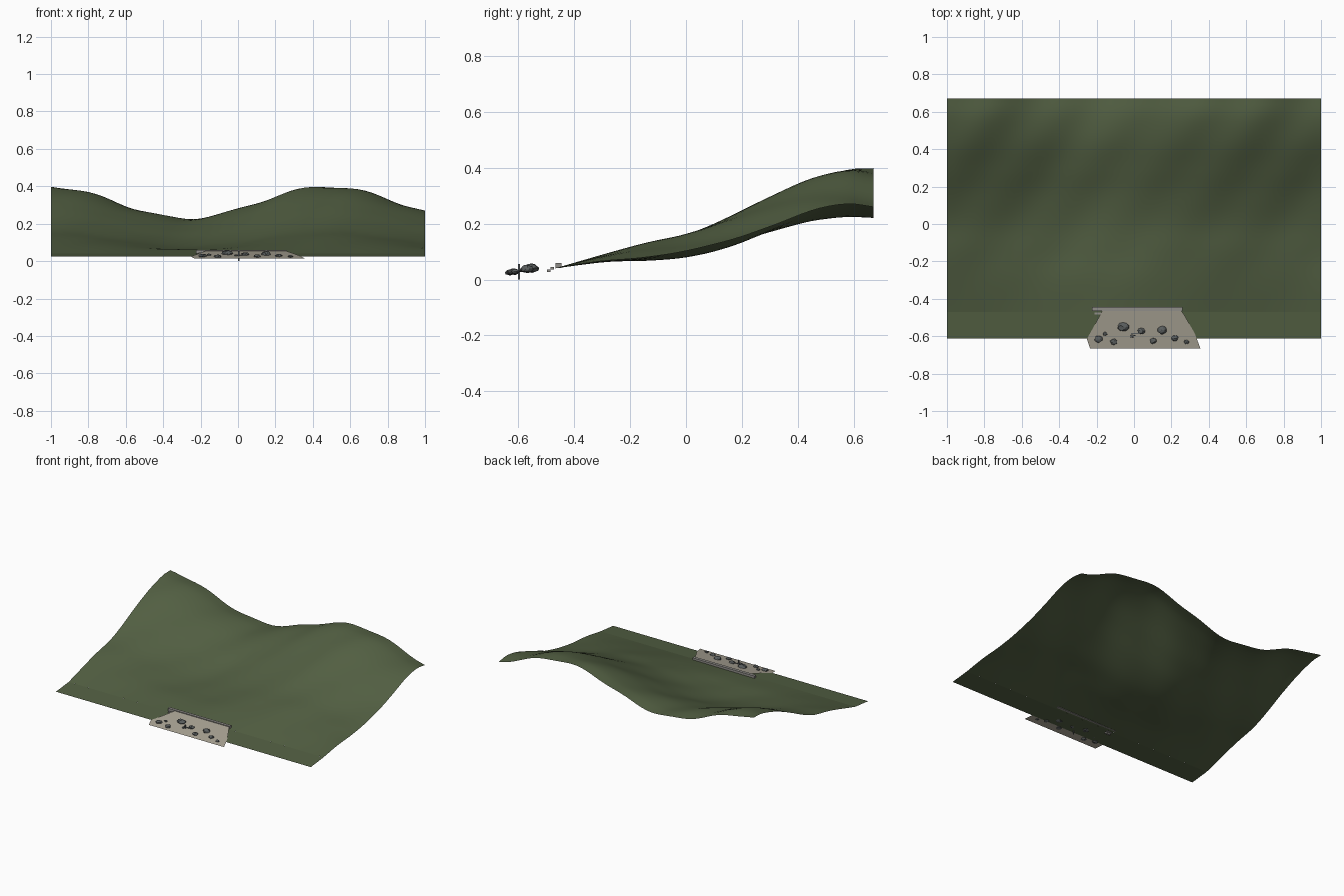
import bpy, bmesh, math, random
from mathutils import Vector

if "Cube" in bpy.data.objects:
    bpy.data.objects.remove(bpy.data.objects["Cube"])

random.seed(4)

def mat(name, rgb):
    m = bpy.data.materials.new(name)
    m.diffuse_color = (*rgb, 1)
    m.use_nodes = True
    m.node_tree.nodes["Principled BSDF"].inputs["Base Color"].default_value = m.diffuse_color
    return m

GRASS = mat("grass", (0.085, 0.115, 0.055))
SAND = mat("sand", (0.40, 0.37, 0.30))
STONE = mat("stone", (0.28, 0.27, 0.25))
ROCK = mat("rock", (0.10, 0.11, 0.11))

def make(name, bm, material, smooth=False):
    bmesh.ops.recalc_face_normals(bm, faces=bm.faces)
    me = bpy.data.meshes.new(name)
    bm.to_mesh(me)
    bm.free()
    ob = bpy.data.objects.new(name, me)
    bpy.context.collection.objects.link(ob)
    me.materials.append(material)
    for p in me.polygons:
        p.use_smooth = smooth
    return ob

def box(name, x0, x1, y0, y1, z0, z1, material):
    bm = bmesh.new()
    bmesh.ops.create_cube(bm, size=1)
    for v in bm.verts:
        v.co = ((x0 + x1) / 2 + v.co.x * (x1 - x0), (y0 + y1) / 2 + v.co.y * (y1 - y0),
                (z0 + z1) / 2 + v.co.z * (z1 - z0))
    return make(name, bm, material)

# Hillside: low and high envelope along y, blended by a wave across x
PROFILE = [(-0.47, 0.040, 0.040), (-0.3, 0.061, 0.088), (-0.15, 0.067, 0.128), (0.0, 0.082, 0.164),
           (0.15, 0.116, 0.222), (0.3, 0.167, 0.292), (0.45, 0.213, 0.360), (0.58, 0.229, 0.397),
           (0.67, 0.222, 0.396)]

def spline(y, col):
    n = len(PROFILE)
    i = max(k for k in range(n - 1) if PROFILE[k][0] <= y + 1e-6)
    slope = lambda k: ((PROFILE[min(k + 1, n - 1)][col] - PROFILE[max(k - 1, 0)][col]) /
                       (PROFILE[min(k + 1, n - 1)][0] - PROFILE[max(k - 1, 0)][0]))
    a, b = PROFILE[i], PROFILE[i + 1]
    h = b[0] - a[0]
    t = (y - a[0]) / h
    return ((2*t**3 - 3*t*t + 1) * a[col] + (t**3 - 2*t*t + t) * h * slope(i)
            + (3*t*t - 2*t**3) * b[col] + (t**3 - t*t) * h * slope(i + 1))

def height(x, y):
    lo, hi = spline(y, 1), spline(y, 2)
    wave = 0.5 + 0.5 * math.cos(math.tau * (x - 0.48) / 1.5)
    ripple = math.cos(math.tau * (x - 0.37 + 0.7 * (0.67 - y)) / 0.36)
    return lo + (hi - lo) * (wave + 0.035 * ripple)

def sheet(name, xs, ys, fn, material, smooth):
    bm = bmesh.new()
    rows = [[bm.verts.new((x, y, fn(x, y))) for x in xs] for y in ys]
    for r, s in zip(rows, rows[1:]):
        for i in range(len(xs) - 1):
            bm.faces.new((r[i], r[i + 1], s[i + 1], s[i]))
    return make(name, bm, material, smooth)

XS = [-1 + 2 * i / 50 for i in range(51)]
sheet("hillside", XS, [-0.47 + 1.14 * j / 36 for j in range(37)], height, GRASS, True)

# Flat grassy strip along the shore
sheet("grass_verge", [-1, 1], [-0.612, -0.47], lambda x, y: 0.025 + 0.105 * (y + 0.612), GRASS, False)

# Sloping beach
beach_z = lambda y: 0.015 + 0.2 * (y + 0.665)
bm = bmesh.new()
OUTLINE = [(-0.235, -0.665), (0.355, -0.665), (0.325, -0.585), (0.265, -0.48), (0.245, -0.455),
           (-0.165, -0.455), (-0.205, -0.53), (-0.252, -0.615)]
bm.faces.new([bm.verts.new((x, y, beach_z(y))) for x, y in OUTLINE])
make("beach", bm, SAND)

# Low wall and the steps at its end
box("sea_wall", -0.225, 0.26, -0.466, -0.445, 0.042, 0.060, STONE)
for i in range(2):
    y = -0.472 - 0.013 * i
    box(f"step_{i+1}", -0.212, -0.172, y - 0.012, y, 0.036 - 0.009 * i, 0.045 - 0.009 * i, STONE)

# Scattered rocks
ROCKS = [(-0.19, -0.615, 0.022), (-0.155, -0.587, 0.012), (-0.107, -0.63, 0.02), (-0.058, -0.55, 0.029),
         (0.038, -0.573, 0.02), (-0.01, -0.6, 0.01), (0.103, -0.625, 0.019), (0.15, -0.567, 0.026),
         (0.218, -0.611, 0.018), (0.28, -0.63, 0.013)]
for i, (x, y, r) in enumerate(ROCKS):
    bm = bmesh.new()
    bmesh.ops.create_icosphere(bm, subdivisions=2, radius=r)
    for v in bm.verts:
        k = random.uniform(0.85, 1.12)
        v.co = Vector((x, y, beach_z(y) + 0.003)) + Vector((v.co.x, v.co.y * 0.85, v.co.z * 0.55)) * k
    make(f"rock_{i+1}", bm, ROCK)

# Thin marker post and driftwood
box("marker_post", 0.001, 0.007, -0.600, -0.594, 0.0, 0.055, ROCK)
box("driftwood", -0.015, 0.045, -0.589, -0.584, 0.028, 0.034, ROCK)
